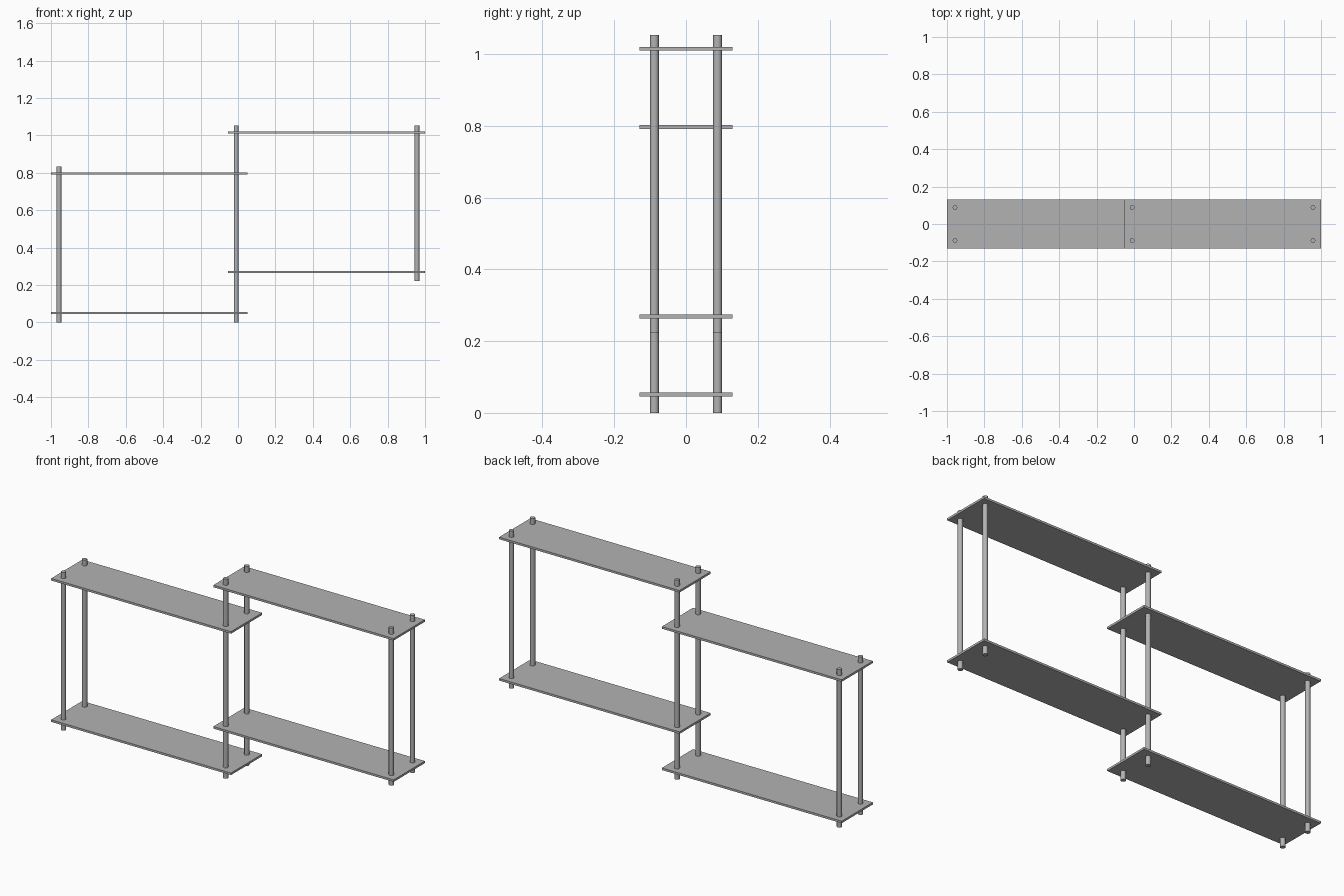
import bpy

cube = bpy.data.objects.get("Cube")
if cube:
    bpy.data.objects.remove(cube, do_unlink=True)

grey = bpy.data.materials.new("plain_grey")
grey.use_nodes = True
colour = (0.45, 0.45, 0.45, 1)
grey.diffuse_color = colour
grey.node_tree.nodes["Principled BSDF"].inputs["Base Color"].default_value = colour

DEPTH = 0.26
THICK = 0.011
POST_Y = 0.088
POST_R = 0.0125


def shelf(name, x0, x1, z):
    bpy.ops.mesh.primitive_cube_add(size=1, location=((x0 + x1) / 2, 0, z))
    board = bpy.context.object
    board.name = name
    board.scale = (x1 - x0, DEPTH, THICK)
    bpy.ops.object.transform_apply(location=False, rotation=False, scale=True)
    board.data.materials.append(grey)


def post_pair(name, x, z0, z1):
    for side, y in (("front", -POST_Y), ("back", POST_Y)):
        bpy.ops.mesh.primitive_cylinder_add(
            vertices=12, radius=POST_R, depth=z1 - z0, location=(x, y, (z0 + z1) / 2))
        post = bpy.context.object
        post.name = f"{name}_{side}_post"
        post.data.materials.append(grey)
        bpy.ops.object.shade_smooth_by_angle(angle=0.6)


# Shelves of the low bay and the raised bay
shelf("low_bay_bottom_shelf", -1, 0.05, 0.051)
shelf("low_bay_top_shelf", -1, 0.05, 0.797)
shelf("raised_bay_bottom_shelf", -0.053, 1, 0.269)
shelf("raised_bay_top_shelf", -0.053, 1, 1.015)

# Round posts, the middle pair shared by both bays
post_pair("right", -0.957, 0, 0.834)
post_pair("middle", -0.01, 0, 1.053)
post_pair("left", 0.957, 0.222, 1.053)
